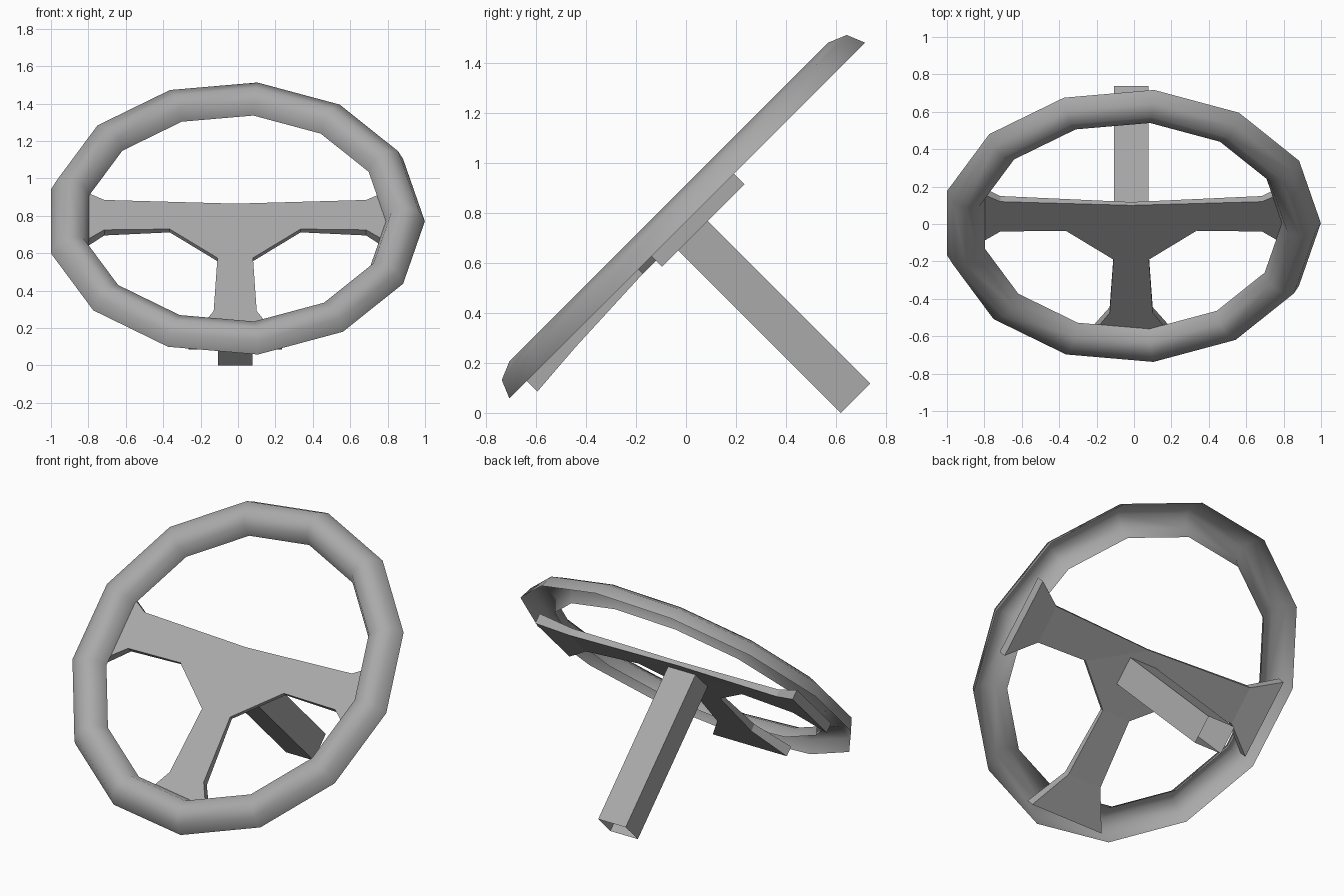
import bpy, bmesh, math
from mathutils import Matrix

if "Cube" in bpy.data.objects:
    bpy.data.objects.remove(bpy.data.objects["Cube"], do_unlink=True)

grey = bpy.data.materials.new("plain grey")
grey.use_nodes = True
COLOUR = (0.4, 0.4, 0.4, 1)
grey.diffuse_color = COLOUR
grey.node_tree.nodes["Principled BSDF"].inputs["Base Color"].default_value = COLOUR

# Everything is modelled flat, then tipped back by 45 degrees
TILT = Matrix.Translation((-0.015, 0, 0)) @ Matrix.Rotation(math.radians(45), 4, 'X')
CENTRE = 0.548      # ring centre along the tilted plane
BACK = 0.541        # height of the ring's back plane


def finish(name, bm, smooth=False):
    mesh = bpy.data.meshes.new(name)
    for f in bm.faces:
        f.smooth = smooth
    bm.to_mesh(mesh)
    bm.free()
    mesh.materials.append(grey)
    obj = bpy.data.objects.new(name, mesh)
    obj.matrix_world = TILT
    bpy.context.collection.objects.link(obj)
    return obj


# Rim: a half-round tube, open at the back
SIDES, ARCS, MAJOR, MINOR = 13, 4, 0.91, 0.104
bm = bmesh.new()
rings = []
for k in range(SIDES):
    a = 2 * math.pi * k / SIDES
    row = []
    for i in range(ARCS + 1):
        t = math.pi * i / ARCS
        r = MAJOR + MINOR * math.cos(t)
        row.append(bm.verts.new((r * math.cos(a), CENTRE + r * math.sin(a),
                                 BACK + MINOR * math.sin(t))))
    rings.append(row)
for k in range(SIDES):
    p, q = rings[k], rings[(k + 1) % SIDES]
    for i in range(ARCS):
        bm.faces.new((p[i], q[i], q[i + 1], p[i + 1]))
finish("wheel_rim", bm, smooth=True)

# Spokes: half of a three-armed plate, thicker at the flared ends, mirrored
THIN, MID, THICK = 0.516, 0.4985, 0.481
points = [(0, 0.682, THIN), (0.70, 0.71, MID), (0.87, 0.813, THICK),
          (0.87, 0.346, THICK), (0.70, 0.484, MID), (0.35, 0.49, THIN),
          (0.095, 0.272, THIN), (0.115, -0.13, MID), (0.25, -0.361, THICK),
          (0, 0.272, THIN), (0, -0.13, MID), (0, -0.361, THICK)]
panels = [(0, 9, 6, 5), (0, 5, 4, 1), (1, 4, 3, 2), (9, 10, 7, 6), (10, 11, 8, 7)]
outline = [0, 1, 2, 3, 4, 5, 6, 7, 8, 11]
bm = bmesh.new()
top = [bm.verts.new((x, y, BACK)) for x, y, n in points]
under = [bm.verts.new(p) for p in points]
for panel in panels:
    bm.faces.new([top[i] for i in panel])
    bm.faces.new([under[i] for i in reversed(panel)])
for a, b in zip(outline, outline[1:]):
    bm.faces.new((top[a], top[b], under[b], under[a]))
bmesh.ops.recalc_face_normals(bm, faces=bm.faces)
spokes = finish("spokes", bm)
mirror = spokes.modifiers.new("mirror", 'MIRROR')
mirror.use_axis[0] = True

# Column: square tube, open at its lower end
LOW, HIGH = -0.438, 0.52
bm = bmesh.new()
bmesh.ops.create_cube(bm, size=1, matrix=Matrix.Translation((0, 0.521, (LOW + HIGH) / 2))
                      @ Matrix.Diagonal((0.186, 0.166, HIGH - LOW, 1)))
bm.normal_update()
caps = [f for f in bm.faces if abs(f.normal.z) > 0.5]
bmesh.ops.delete(bm, geom=caps, context='FACES')
finish("steering_column", bm)
